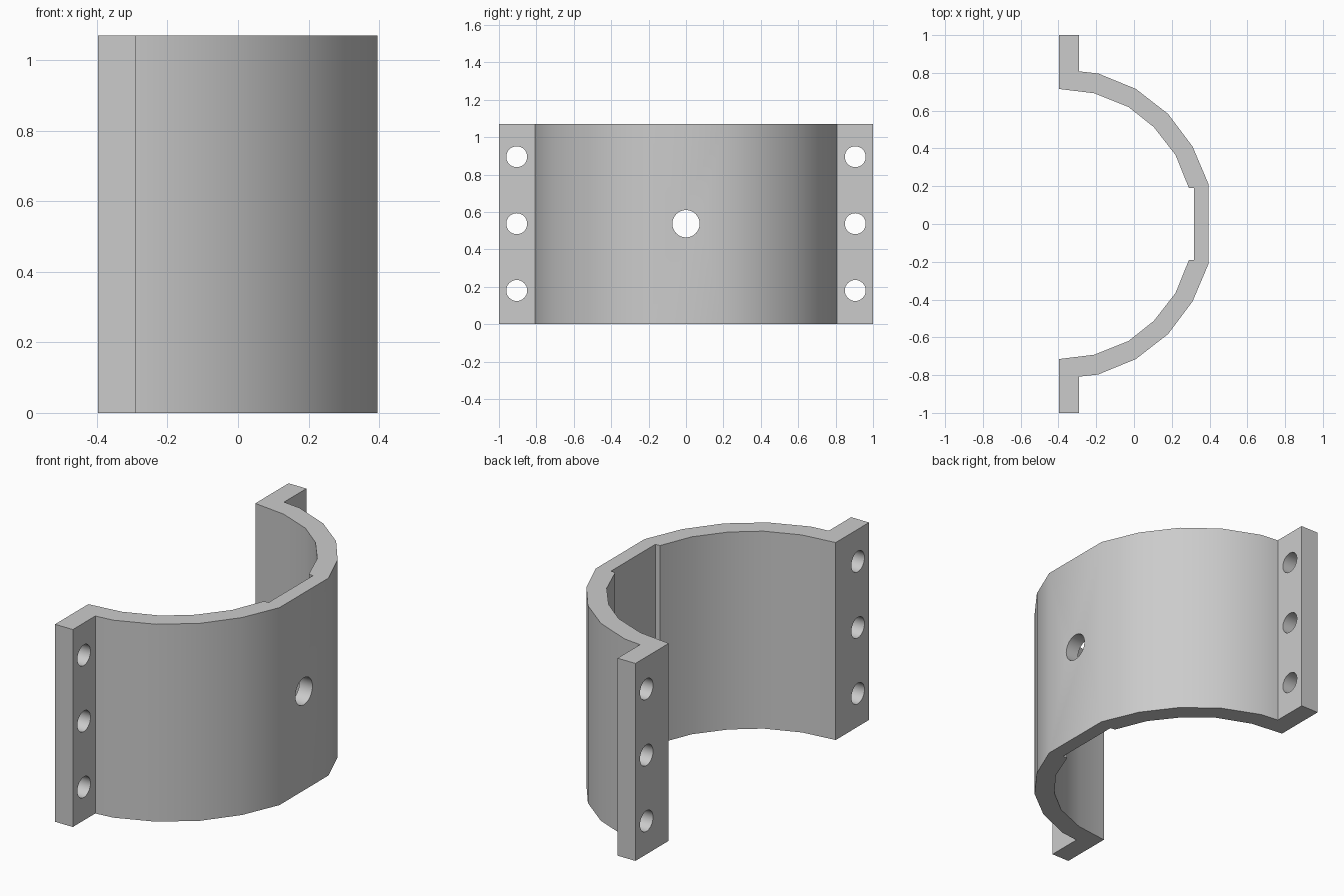
import bpy, bmesh, math

if "Cube" in bpy.data.objects:
    bpy.data.objects.remove(bpy.data.objects["Cube"])

HEIGHT = 1.07

metal = bpy.data.materials.new("grey_metal")
metal.diffuse_color = (0.6, 0.6, 0.6, 1)
metal.use_nodes = True
metal.node_tree.nodes["Principled BSDF"].inputs["Base Color"].default_value = metal.diffuse_color

# Half outline: outer arc, bolting flange, inner arc, shallow central recess
half = [(0.395, 0.21), (0.31, 0.41), (0.18, 0.583), (0.01, 0.715),
        (-0.19, 0.797), (-0.29, 0.808), (-0.29, 1.0), (-0.397, 1.0),
        (-0.397, 0.715), (-0.21, 0.692), (-0.03, 0.62), (0.105, 0.513),
        (0.22, 0.365), (0.29, 0.192), (0.317, 0.19)]
outline = half + [(x, -y) for x, y in reversed(half)]

# Clamp body: mirrored outline extruded upwards
bm = bmesh.new()
face = bm.faces.new([bm.verts.new((x, y, 0)) for x, y in outline])
walls = bmesh.ops.extrude_face_region(bm, geom=[face])
bmesh.ops.translate(bm, vec=(0, 0, HEIGHT),
                    verts=[v for v in walls["geom"] if isinstance(v, bmesh.types.BMVert)])
bmesh.ops.recalc_face_normals(bm, faces=bm.faces)
mesh = bpy.data.meshes.new("half_clamp")
bm.to_mesh(mesh)
bm.free()
clamp = bpy.data.objects.new("half_clamp", mesh)
bpy.context.collection.objects.link(clamp)
mesh.materials.append(metal)


def drill(x, y, z, radius):
    """Cut a round hole along x."""
    bpy.ops.mesh.primitive_cylinder_add(vertices=32, radius=radius, depth=0.3,
                                        location=(x, y, z), rotation=(0, math.pi / 2, 0))
    cutter = bpy.context.object
    cutter.name = "hole_cutter"
    cutter.data.materials.append(metal)
    cutter.hide_render = True
    bpy.context.view_layer.objects.active = clamp
    mod = clamp.modifiers.new("hole", 'BOOLEAN')
    mod.operation = 'DIFFERENCE'
    mod.solver = 'EXACT'
    mod.object = cutter
    bpy.ops.object.modifier_apply(modifier=mod.name)
    bpy.data.objects.remove(cutter)


# Three bolt holes in each flange, one larger hole in the middle
for side in (-1, 1):
    for z in (0.18, 0.537, 0.895):
        drill(-0.343, side * 0.905, z, 0.056)
drill(0.36, 0, 0.537, 0.073)

# Smooth arcs, sharp corners
bpy.ops.object.select_all(action='DESELECT')
clamp.select_set(True)
bpy.context.view_layer.objects.active = clamp
bpy.ops.object.shade_smooth_by_angle(angle=math.radians(30))
